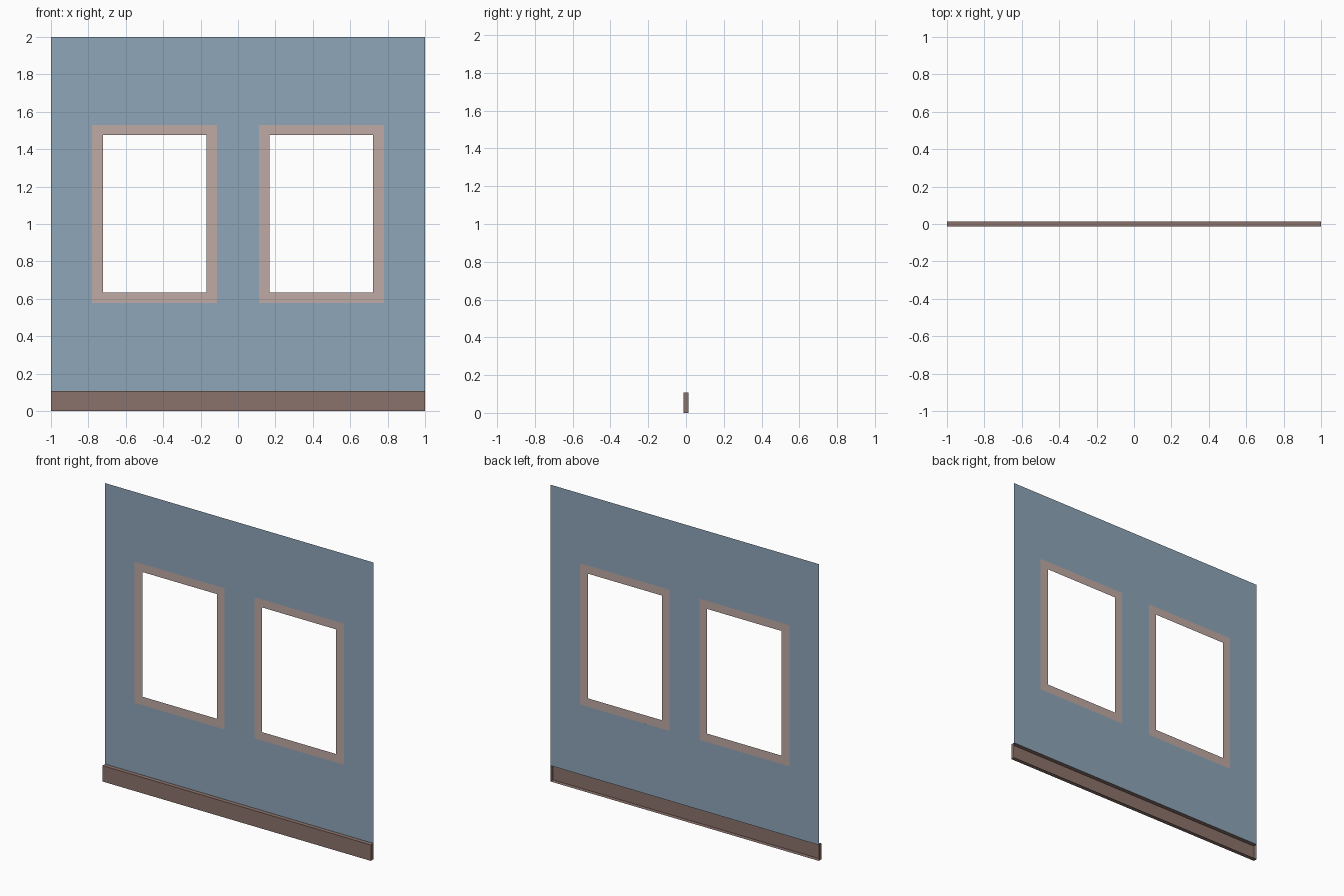
import bpy, bmesh

if "Cube" in bpy.data.objects:
    bpy.data.objects.remove(bpy.data.objects["Cube"])

WALL_Y = 0.014          # wall sheet sits at the back of the baseboard
BASE_TOP = 0.107
FRAME = (0.112, 0.781, 0.578, 1.529)    # x0, x1, z0, z1 of right window surround
GLASS = (0.168, 0.722, 0.635, 1.475)    # opening inside it


def material(name, rgb):
    m = bpy.data.materials.new(name)
    m.diffuse_color = (*rgb, 1)
    m.use_nodes = True
    m.node_tree.nodes["Principled BSDF"].inputs["Base Color"].default_value = m.diffuse_color
    return m


def finish(bm, name, mat):
    mesh = bpy.data.meshes.new(name)
    bm.to_mesh(mesh)
    bm.free()
    mesh.materials.append(mat)
    obj = bpy.data.objects.new(name, mesh)
    bpy.context.collection.objects.link(obj)
    return obj


def sheet(name, xs, zs, holes, mat):
    """Flat sheet in the xz plane, facing -y, cut into cells with holes left out."""
    bm = bmesh.new()
    grid = [[bm.verts.new((x, WALL_Y, z)) for z in zs] for x in xs]
    for i in range(len(xs) - 1):
        for j in range(len(zs) - 1):
            if (i, j) not in holes:
                bm.faces.new((grid[i][j], grid[i + 1][j],
                              grid[i + 1][j + 1], grid[i][j + 1]))
    loose = [v for v in bm.verts if not v.link_faces]
    bmesh.ops.delete(bm, geom=loose, context='VERTS')
    return finish(bm, name, mat)


blue = material("wall_blue", (0.27, 0.38, 0.48))
pink = material("frame_pink", (0.52, 0.40, 0.37))
brown = material("baseboard_brown", (0.26, 0.17, 0.145))

# Wall with two window openings
fx0, fx1, fz0, fz1 = FRAME
sheet("wall", [-1, -fx1, -fx0, fx0, fx1, 1], [BASE_TOP, fz0, fz1, 2],
      {(1, 1), (3, 1)}, blue)

# Flush window surrounds
gx0, gx1, gz0, gz1 = GLASS
for name, s in (("window_frame_left", -1), ("window_frame_right", 1)):
    xs = sorted(s * x for x in (fx0, gx0, gx1, fx1))
    sheet(name, xs, [fz0, gz0, gz1, fz1], {(1, 1)}, pink)

# Baseboard: box with an open back
bm = bmesh.new()
bmesh.ops.create_cube(bm, size=1)
for v in bm.verts:
    v.co = (v.co.x * 2, v.co.y * 2 * WALL_Y, (v.co.z + 0.5) * BASE_TOP)
bm.normal_update()
back = [f for f in bm.faces if f.normal.y > 0.9]
bmesh.ops.delete(bm, geom=back, context='FACES')
finish(bm, "baseboard", brown)
